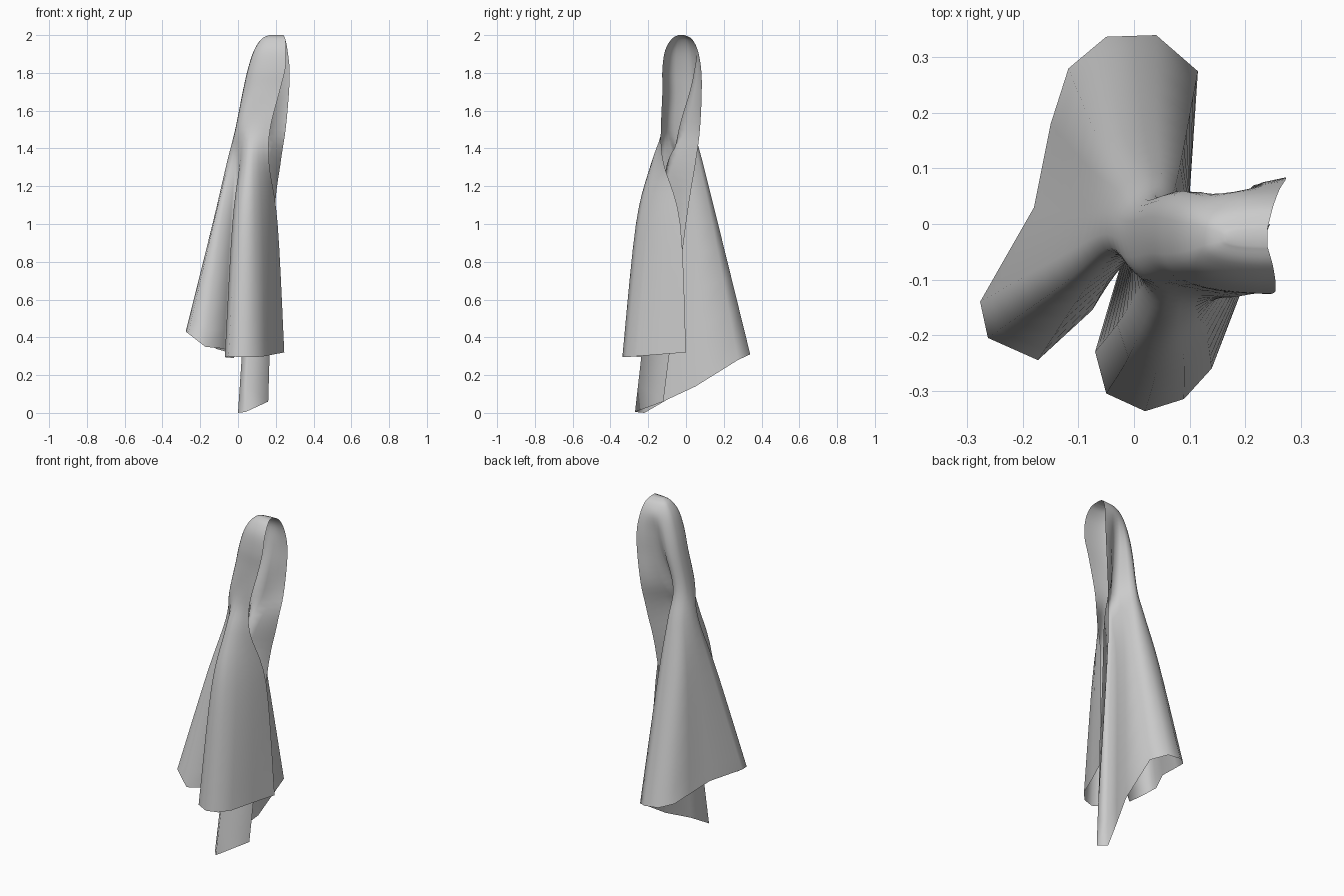
import bpy, bmesh
from math import pi, sin, cos, exp
from mathutils import Vector

if "Cube" in bpy.data.objects:
    bpy.data.objects.remove(bpy.data.objects["Cube"])

# Hem of the cloth: front fold, left fold, back fold, tucked-in corner strip
hem = [(.245, 0, .32), (.19, -.13, .31), (.14, -.26, .30), (.09, -.315, .295),
       (.02, -.337, .295), (-.05, -.305, .3), (-.07, -.23, .295), (-.02, -.06, .29),
       (-.075, -.155, .34), (-.173, -.245, .35), (-.263, -.205, .42), (-.277, -.14, .43),
       (-.18, .03, .40), (-.15, .18, .37), (-.118, .28, .34), (-.05, .337, .32),
       (.04, .34, .31), (.115, .275, .28), (.10, .05, .14), (.04, -.1, .07),
       (0, -.22, 0), (.04, -.27, .005), (.16, -.12, .06)]

# Cross-section through the folds at z = 1.0
mid = [(.21, -.03), (.18, -.12), (.13, -.2), (.09, -.245), (.04, -.265), (-.01, -.24),
       (-.03, -.18), (-.005, -.06), (-.04, -.09), (-.09, -.12), (-.13, -.11),
       (-.135, -.06), (-.1, .02), (-.08, .1), (-.06, .145), (-.02, .165), (.04, .17),
       (.09, .14), (.1, .04), (.08, -.05), (.07, -.13), (.1, -.15), (.19, 0)]

# Gathered cross-section at z = 1.32
neck = [(.165, -.118), (.14, -.14), (.11, -.165), (.08, -.182), (.05, -.185), (.025, -.16),
        (.01, -.12), (.0, -.065), (-.015, -.055), (-.035, -.055), (-.052, -.045),
        (-.06, -.02), (-.05, .02), (-.03, .06), (-.01, .08), (.02, .09), (.05, .09),
        (.075, .07), (.09, 0), (.105, -.06), (.12, -.1), (.16, -.06), (.225, .05)]
N = len(hem)


def arch(z, left, front_end, back_end, y0, y1, dip=0):
    """U-shaped section of the hood, open towards +x, back wall creased by dip."""
    row = []
    for i in range(N):
        t = i / (N - 1)
        c, s = cos(pi * t), max(sin(pi * t), 0)
        y = (y0 + y1) / 2 - (y1 - y0) / 2 * (abs(c) ** .6) * (1 if c > 0 else -1)
        y -= dip * exp(-((t - .86) / .075) ** 2)
        end = front_end + (back_end - front_end) * t
        row.append(Vector((end - (end - left) * s ** .9, y, z)))
    return row


rows = [arch(2.0, .165, .24, .24, -.04, -.01),
        arch(1.98, .125, .25, .25, -.075, .03),
        arch(1.92, .085, .255, .262, -.11, .062),
        arch(1.82, .052, .25, .273, -.125, .081, .03),
        arch(1.7, .025, .22, .27, -.125, .085, .06),
        arch(1.5, -.015, .17, .252, -.132, .077, .11),
        [Vector((x, y, 1.32)) for x, y in neck],
        [Vector((x, y, 1.0)) for x, y in mid],
        [Vector(p) for p in hem]]


def spline(a, b, c, d, t):
    return .5 * (2 * b + (c - a) * t + (2 * a - 5 * b + 4 * c - d) * t * t
                 + (3 * b - a - 3 * c + d) * t ** 3)


# Smooth rows between the sections
STEPS = 5
fine = []
for r in range(len(rows) - 1):
    quad = [rows[max(r - 1, 0)], rows[r], rows[r + 1], rows[min(r + 2, len(rows) - 1)]]
    for k in range(STEPS):
        fine.append([spline(*(q[i] for q in quad), k / STEPS) for i in range(N)])
fine.append(rows[-1])

# Hanging cloth surface
bm = bmesh.new()
grid = [[bm.verts.new(p) for p in row] for row in fine]
for a, b in zip(grid, grid[1:]):
    for i in range(N - 1):
        bm.faces.new((a[i], a[i + 1], b[i + 1], b[i]))
# Close the top of the hood
for i in range(N // 2):
    j = N - 1 - i
    quad = [grid[0][i], grid[0][j], grid[0][j - 1], grid[0][i + 1]]
    bm.faces.new(list(dict.fromkeys(quad)))
bmesh.ops.recalc_face_normals(bm, faces=bm.faces)
mesh = bpy.data.meshes.new("hanging_towel")
bm.to_mesh(mesh)
bm.free()
mesh.polygons.foreach_set("use_smooth", [True] * len(mesh.polygons))
towel = bpy.data.objects.new("hanging_towel", mesh)
bpy.context.collection.objects.link(towel)
